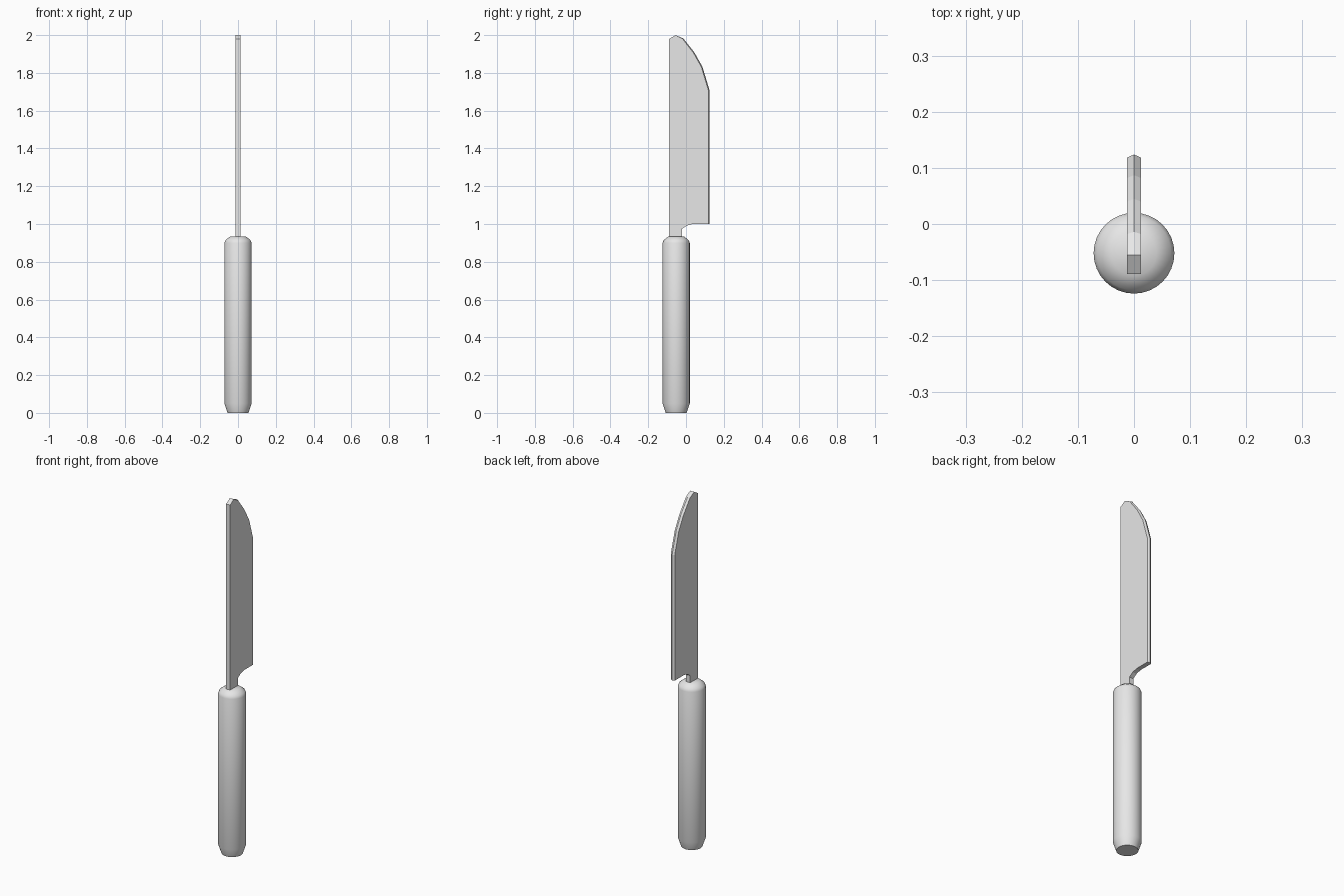
import bpy, bmesh, math

cube = bpy.data.objects.get("Cube")
if cube:
    bpy.data.objects.remove(cube, do_unlink=True)

grey = bpy.data.materials.new("light_grey")
grey.use_nodes = True
grey.diffuse_color = (0.8, 0.8, 0.8, 1)
grey.node_tree.nodes["Principled BSDF"].inputs["Base Color"].default_value = (0.8, 0.8, 0.8, 1)

HANDLE_Y = -0.052
HALF = 0.0125
SIDES = 32


def finish(bm, name):
    bmesh.ops.recalc_face_normals(bm, faces=bm.faces)
    mesh = bpy.data.meshes.new(name)
    bm.to_mesh(mesh)
    bm.free()
    mesh.materials.append(grey)
    obj = bpy.data.objects.new(name, mesh)
    bpy.context.collection.objects.link(obj)
    return obj


# Handle: round grip with tapered butt and rounded shoulder
bm = bmesh.new()
rings = []
for r, z in [(0.055, 0), (0.072, 0.05), (0.072, 0.9), (0.066, 0.915), (0.04, 0.935)]:
    rings.append([bm.verts.new((r * math.cos(a), HANDLE_Y + r * math.sin(a), z))
                  for a in (i * math.tau / SIDES for i in range(SIDES))])
for low, high in zip(rings, rings[1:]):
    for i in range(SIDES):
        j = (i + 1) % SIDES
        bm.faces.new((low[i], low[j], high[j], high[i]))
bm.faces.new(rings[0])
bm.faces.new(rings[-1])
handle = finish(bm, "handle")
bpy.ops.object.select_all(action="DESELECT")
handle.select_set(True)
bpy.context.view_layer.objects.active = handle
bpy.ops.object.shade_smooth_by_angle(angle=math.radians(50))

# Blade: outline as (y, z, ridge offset); the cutting edge is a shallow ridge
outline = [(-0.089, 0.91, 0), (-0.089, 1.98, 0), (-0.055, 2.0, 0),
           (-0.018, 1.98, 0.004), (0.04, 1.905, 0.005), (0.082, 1.83, 0.005),
           (0.118, 1.71, 0.006), (0.118, 1.0, 0.006), (0.035, 1.0, 0),
           (0.005, 0.992, 0), (-0.02, 0.975, 0), (-0.02, 0.91, 0)]
bm = bmesh.new()
left, ridge, right = [], [], []
for y, z, k in outline:
    left.append(bm.verts.new((HALF, y, z)))
    ridge.append(bm.verts.new((0, y + k, z + (k * 0.5 if z > 1.75 else 0))))
    right.append(bm.verts.new((-HALF, y, z)))
for i in range(len(outline)):
    j = (i + 1) % len(outline)
    for a, b in ((left, ridge), (ridge, right)):
        bm.faces.new((a[i], a[j], b[j], b[i]))
bm.faces.new(left)
bm.faces.new(right)
finish(bm, "blade")
